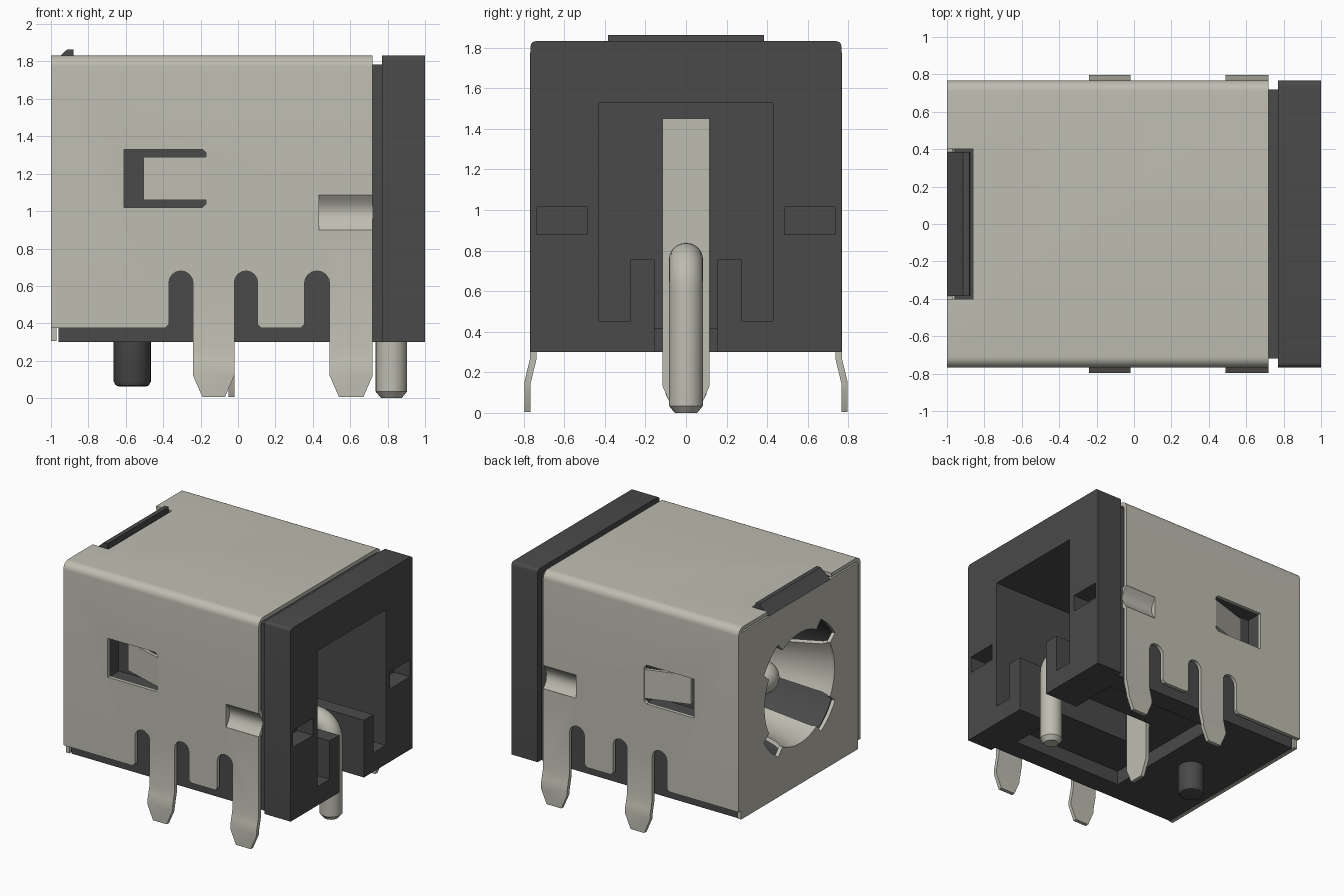
import bpy, bmesh, math
from mathutils import Vector

if "Cube" in bpy.data.objects:
    bpy.data.objects.remove(bpy.data.objects["Cube"], do_unlink=True)


def material(name, rgb):
    m = bpy.data.materials.new(name)
    m.use_nodes = True
    m.diffuse_color = (*rgb, 1)
    bsdf = next(n for n in m.node_tree.nodes if n.type == 'BSDF_PRINCIPLED')
    bsdf.inputs["Base Color"].default_value = (*rgb, 1)
    return m


METAL = material("warm grey metal", (0.52, 0.51, 0.44))
PLASTIC = material("charcoal plastic", (0.068, 0.068, 0.068))


def finish(name, bm, mat):
    bmesh.ops.recalc_face_normals(bm, faces=bm.faces)
    me = bpy.data.meshes.new(name)
    bm.to_mesh(me)
    bm.free()
    ob = bpy.data.objects.new(name, me)
    bpy.context.collection.objects.link(ob)
    if mat:
        me.materials.append(mat)
    return ob


def prism(name, pts, axis, a, b, mat=None):
    """Extrude a 2D outline along an axis from a to b."""
    put = {'x': lambda p, t: (t, p[0], p[1]),
           'y': lambda p, t: (p[0], t, p[1]),
           'z': lambda p, t: (p[0], p[1], t)}[axis]
    bm = bmesh.new()
    lo = [bm.verts.new(put(p, a)) for p in pts]
    hi = [bm.verts.new(put(p, b)) for p in pts]
    bm.faces.new(lo)
    bm.faces.new(hi[::-1])
    for i in range(len(pts)):
        j = (i + 1) % len(pts)
        bm.faces.new((lo[i], lo[j], hi[j], hi[i]))
    return finish(name, bm, mat)


def box(name, x, y, z, mat=None):
    return prism(name, [(x[0], z[0]), (x[1], z[0]), (x[1], z[1]), (x[0], z[1])],
                 'y', y[0], y[1], mat)


def rod(name, rings, mat, n=24):
    """Round bar in the y = 0 plane; rings are (x, z, heading, radius)."""
    bm = bmesh.new()
    loops = []
    for x, z, a, r in rings:
        loops.append([bm.verts.new((x - r * math.cos(t) * math.sin(a), r * math.sin(t),
                                    z + r * math.cos(t) * math.cos(a)))
                      for t in (2 * math.pi * k / n for k in range(n))])
    for p, q in zip(loops, loops[1:]):
        for k in range(n):
            bm.faces.new((p[k], p[(k + 1) % n], q[(k + 1) % n], q[k]))
    bm.faces.new(loops[0])
    bm.faces.new(loops[-1])
    return finish(name, bm, mat)


def arc(cx, cy, r, a0, a1, n=8):
    return [(cx + r * math.cos(math.radians(a0 + (a1 - a0) * i / n)),
             cy + r * math.sin(math.radians(a0 + (a1 - a0) * i / n))) for i in range(n + 1)]


def cut(ob, *cutters, keep=False):
    for c in cutters:
        m = ob.modifiers.new("cut", 'BOOLEAN')
        m.operation, m.solver, m.object = 'DIFFERENCE', 'EXACT', c
        with bpy.context.temp_override(object=ob, active_object=ob, selected_objects=[ob]):
            bpy.ops.object.modifier_apply(modifier=m.name)
        if not keep:
            bpy.data.objects.remove(c, do_unlink=True)


AXIS_Z = 1.07  # height of the socket axis

# Sheet metal shell: bent U section, then trimmed to legs, notches and windows
outer = [(.797, 0), (.797, .15), (.785, .2), (.768, .27)] + arc(.708, 1.772, .06, 0, 90)
inner = [(.767, 0), (.767, .14), (.755, .19), (.738, .26)] + arc(.708, 1.772, .03, 0, 90)
mirror = lambda pts: [(-y, z) for y, z in reversed(pts)]
section = outer + mirror(outer) + mirror(inner)[::-1] + inner[::-1]
shell = prism("shell", section, 'x', -1, .72, METAL)
trim = ([(-1.1, -.1), (-1.1, .375), (-.39, .375), (-.37, .395)]
        + arc(-.305, .615, .065, 180, 0)
        + [(-.24, .12), (-.19, .005), (-.07, .005), (-.02, .12)]
        + arc(.0425, .6175, .0625, 180, 0)
        + [(.105, .395), (.125, .375), (.335, .375), (.355, .395)]
        + arc(.4225, .6125, .0675, 180, 0)
        + [(.49, .12), (.54, .005), (.67, .005), (.735, .155), (.8, .155), (.8, -.1)])
window = [(-.61, 1.02), (-.19, 1.02), (-.17, 1.04), (-.17, 1.31), (-.19, 1.33), (-.61, 1.33)]
cut(shell,
    prism("leg_trim", trim, 'y', -1, 1),
    prism("window_cutter", window, 'y', -1, 1),
    box("groove_cutter", (.43, .8), (-1, 1), (.9, 1.085)),
    box("latch_slot_cutter", (-1.1, -.86), (-.4, .4), (1.7, 2)))

# Inward spring tongues and pressed grooves on both sides
for s, side in ((1, "left"), (-1, "right")):
    prism(side + "_tongue", [(x, s * y) for x, y in
          ((-.165, .767), (-.505, .66), (-.505, .635), (-.165, .738))],
          'z', 1.06, 1.29, METAL)
    groove = [(s * (.766 - .045 * math.sin(math.pi * i / 10)), .9 + .0185 * i)
              for i in range(11)]
    prism(side + "_groove", groove + [(s * .69, 1.085), (s * .69, .9)], 'x', .43, .72, METAL)
    box(side + "_groove_end", (.42, .432), sorted((s * .69, s * .765)), (.9, 1.085), METAL)

# End plate with the notched socket hole
plate = box("socket_plate", (-1, -.97), (-.735, .735), (.305, 1.79), METAL)
hole = []
for q in range(4):
    mid = q * 90
    hole += arc(0, AXIS_Z, .44, mid - 29, mid + 29, 10)
    hole += arc(0, AXIS_Z, .52, mid + 31, mid + 59, 6)
cut(plate, prism("hole_cutter", hole, 'x', -1.1, -.9))

# Four contact fingers converging into the socket
for q, label in enumerate(("left", "top", "right", "bottom")):
    bm = bmesh.new()
    rows = []
    for x, r, half in ((-1, .45, 29), (-.93, .42, 27), (-.5, .33, 24), (-.4, .36, 22)):
        pts = (arc(0, AXIS_Z, r, q * 90 - half, q * 90 + half)
               + arc(0, AXIS_Z, r + .03, q * 90 + half, q * 90 - half))
        rows.append([bm.verts.new((x, y, z)) for y, z in pts])
    for a, b in zip(rows, rows[1:]):
        for k in range(len(a)):
            j = (k + 1) % len(a)
            bm.faces.new((a[k], a[j], b[j], b[k]))
    bm.faces.new(rows[0])
    bm.faces.new(rows[-1])
    finish(label + "_contact_finger", bm, METAL)

# Plastic body and flange share the rear recess
body = box("body", (-.96, .78), (-.72, .72), (.3, 1.785), PLASTIC)
flange = prism("flange", [(.766, .3)] + arc(.741, 1.807, .025, 0, 90, 4)
               + arc(-.741, 1.807, .025, 90, 180, 4) + [(-.766, .3)], 'x', .77, 1, PLASTIC)
half = [(.155, .2), (.155, .755), (.275, .755), (.275, .45), (.43, .45), (.43, 1.53)]
recess = prism("recess_cutter", half + mirror(half), 'x', -.05, 1.1)
recess.hide_render = True
cut(body, recess, keep=True)
cut(flange, recess)
cut(body,
    prism("bore_cutter", arc(0, AXIS_Z, .53, 0, 352.5, 47), 'x', -1.1, -.15),
    box("underside_cutter", (-.3, .7), (-.55, .55), (.2, .415)))
for s in (1, -1):
    cut(body, box("window_pocket", (-.63, -.15), sorted((s * .6, s * .9)), (1, 1.35)))
    cut(flange, box("flange_pocket", (.86, 1.1), sorted((s * .485, s * .735)), (.88, 1.015)))

# Latch ridge over the end plate
prism("latch_ridge", [(-1, 1.79), (-.955, 1.825), (-.915, 1.863), (-.88, 1.863),
                      (-.875, 1.7), (-.95, 1.7)], 'y', -.385, .385, PLASTIC)

# Locating peg underneath
down = -math.pi / 2
rod("locating_peg", [(-.565, .45, down, .1), (-.565, .09, down, .1),
                     (-.565, .068, down, .088), (-.565, .062, down, .07)], PLASTIC)

# Flat switch terminal standing inside the recess
prism("flat_terminal", [(-.06, .005), (.06, .005), (.115, .13), (.115, 1.45),
                        (-.115, 1.45), (-.115, .13)], 'x', -.05, -.02, METAL)

# Bent rear pin
up = math.pi / 2
path = [(.82, 0, up, .055), (.82, .035, up, .084), (.82, .62, up, .084)]
for i in range(1, 9):
    t = up * i / 8
    path.append((.685 + .135 * math.cos(t), .62 + .135 * math.sin(t), up + t, .084))
rod("bent_pin", path + [(-.03, .755, math.pi, .084)], METAL)

# Domed centre pin of the socket
tip = [(-.1, AXIS_Z, math.pi, .125)]
for i in range(8):
    t = math.radians(i * 12)
    tip.append((-.67 - .125 * math.sin(t), AXIS_Z, math.pi, .125 * math.cos(t)))
rod("centre_pin", tip, METAL)

# Smooth shading that keeps folded edges crisp
bpy.ops.object.select_all(action='DESELECT')
for ob in bpy.context.collection.objects:
    if ob.type == 'MESH':
        ob.select_set(True)
        bpy.context.view_layer.objects.active = ob
bpy.ops.object.shade_smooth_by_angle(angle=math.radians(30))
